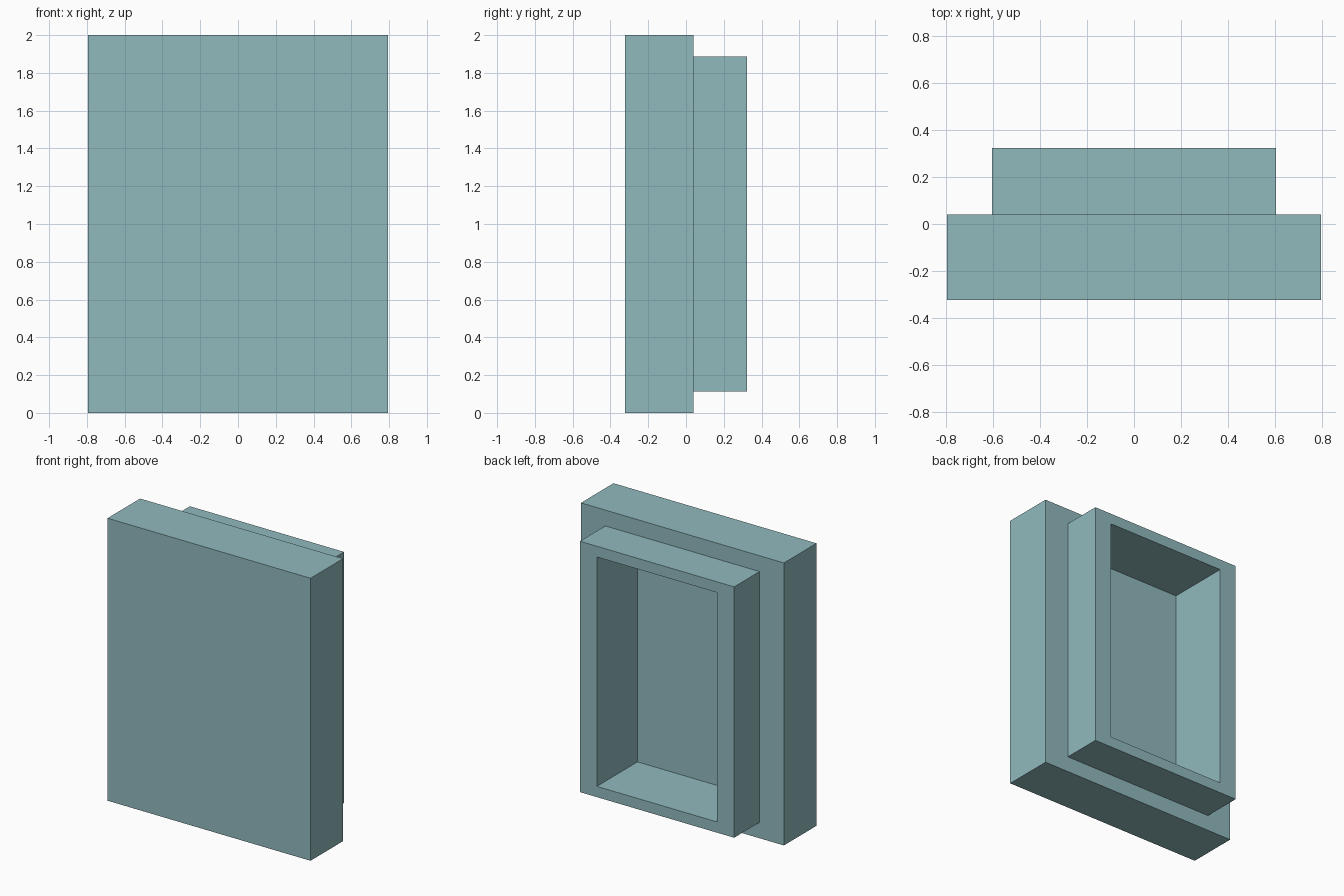
import bpy
import bmesh

if "Cube" in bpy.data.objects:
    bpy.data.objects.remove(bpy.data.objects["Cube"])

# One flat colour for the whole model
teal = bpy.data.materials.new("soft_teal")
teal.diffuse_color = (0.283, 0.491, 0.515, 1.0)
teal.use_nodes = True
teal.node_tree.nodes["Principled BSDF"].inputs["Base Color"].default_value = teal.diffuse_color

MID_Z = 1.0

# Rectangular sections from the front face, over the outside, into the rear pocket:
# (half width, half height, y)
SECTIONS = [
    (0.795, 1.000, -0.324),  # slab front
    (0.795, 1.000, 0.040),   # slab back edge
    (0.604, 0.888, 0.040),   # foot of the raised frame
    (0.604, 0.888, 0.324),   # frame outer rim
    (0.471, 0.812, 0.324),   # frame inner rim
    (0.471, 0.812, -0.130),  # pocket floor
]


def rectangle(bm, half_w, half_h, y):
    corners = ((-1, -1), (1, -1), (1, 1), (-1, 1))
    return [bm.verts.new((sx * half_w, y, MID_Z + sz * half_h)) for sx, sz in corners]


# Slab with stepped frame and recessed pocket, as one closed solid
bm = bmesh.new()
loops = [rectangle(bm, *s) for s in SECTIONS]
for a, b in zip(loops, loops[1:]):
    for i in range(4):
        j = (i + 1) % 4
        bm.faces.new((a[i], a[j], b[j], b[i]))
bm.faces.new(loops[0])
bm.faces.new(loops[-1])
bmesh.ops.recalc_face_normals(bm, faces=bm.faces)

mesh = bpy.data.meshes.new("recessed_panel")
bm.to_mesh(mesh)
bm.free()
mesh.materials.append(teal)
panel = bpy.data.objects.new("recessed_panel", mesh)
bpy.context.collection.objects.link(panel)
